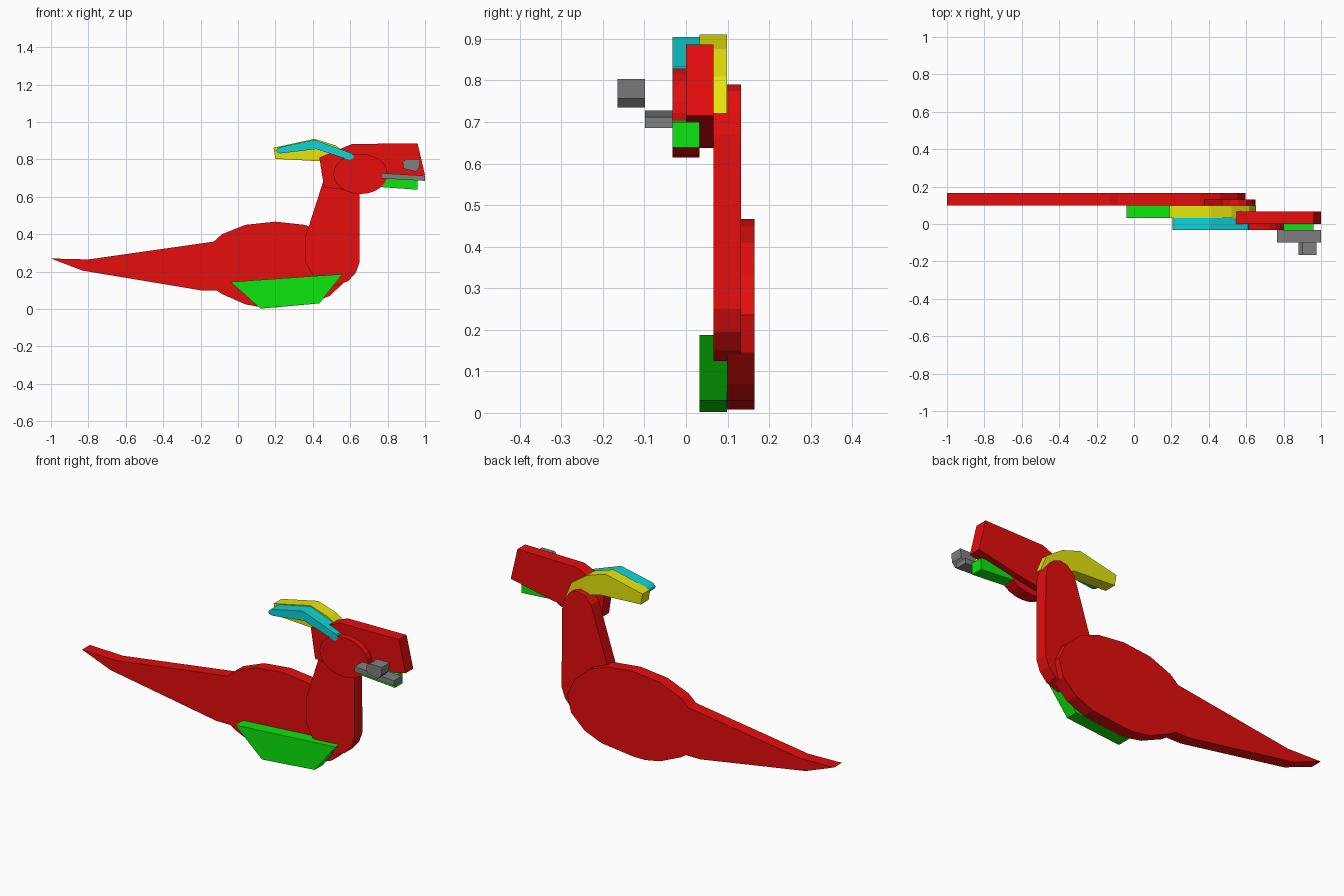
import bpy, bmesh, math

THICK = 0.066


def material(name, rgb):
    m = bpy.data.materials.new(name)
    m.diffuse_color = (*rgb, 1)
    return m


RED = material("red", (0.787, 0.004, 0.004))
GREEN = material("green", (0.004, 0.787, 0.004))
YELLOW = material("yellow", (0.787, 0.787, 0.004))
CYAN = material("cyan", (0.004, 0.66, 0.68))
GREY = material("grey", (0.216, 0.216, 0.216))


def slab(name, outline, y_front, mat):
    """Extrude an (x, z) outline backwards from y_front."""
    bm = bmesh.new()
    face = bm.faces.new([bm.verts.new((x, y_front, z)) for x, z in outline])
    back = bmesh.ops.extrude_face_region(bm, geom=[face])["geom"]
    verts = [v for v in back if isinstance(v, bmesh.types.BMVert)]
    bmesh.ops.translate(bm, verts=verts, vec=(0, THICK, 0))
    bmesh.ops.recalc_face_normals(bm, faces=bm.faces)
    mesh = bpy.data.meshes.new(name)
    bm.to_mesh(mesh)
    bm.free()
    mesh.materials.append(mat)
    obj = bpy.data.objects.new(name, mesh)
    bpy.context.collection.objects.link(obj)
    return obj


def ellipse(cx, cz, rx, rz, n):
    return [(cx + rx * math.cos(2 * math.pi * i / n),
             cz + rz * math.sin(2 * math.pi * i / n)) for i in range(n)]


# Body and tail in one silhouette
slab("body_and_tail", [
    (-1, 0.27), (-0.8, 0.265), (-0.13, 0.36), (-0.085, 0.40), (0.04, 0.45),
    (0.2, 0.467), (0.355, 0.45), (0.46, 0.41), (0.55, 0.33), (0.595, 0.235),
    (0.57, 0.145), (0.49, 0.07), (0.39, 0.03), (0.2, 0.008), (0.13, 0.008),
    (0.04, 0.025), (-0.085, 0.08), (-0.115, 0.10), (-0.2, 0.10), (-0.83, 0.205),
], 0.099, RED)

# Neck with rounded top and bottom
slab("neck", [
    (0.455, 0.68), (0.36, 0.385), (0.36, 0.25), (0.40, 0.18), (0.46, 0.135),
    (0.525, 0.125), (0.59, 0.15), (0.63, 0.195), (0.65, 0.25), (0.648, 0.67),
    (0.635, 0.73), (0.60, 0.775), (0.56, 0.79), (0.515, 0.78), (0.475, 0.74),
], 0.066, RED)

# Belly plate
slab("belly", [(-0.04, 0.145), (0.56, 0.187), (0.435, 0.03), (0.12, 0.002)],
     0.033, GREEN)

# Two-layer crest
slab("back_crest", [
    (0.19, 0.862), (0.41, 0.91), (0.52, 0.875), (0.615, 0.81), (0.652, 0.72),
    (0.56, 0.76), (0.44, 0.79), (0.20, 0.803),
], 0.033, YELLOW)
slab("front_crest", [
    (0.205, 0.85), (0.22, 0.865), (0.41, 0.905), (0.61, 0.832), (0.622, 0.812),
    (0.60, 0.795), (0.42, 0.855), (0.225, 0.832), (0.208, 0.838),
], -0.033, CYAN)

# Head, cheek and jaw
slab("head", [
    (0.435, 0.81), (0.61, 0.882), (0.96, 0.886), (1.0, 0.715),
    (0.75, 0.665), (0.58, 0.637), (0.46, 0.65),
], 0.0, RED)
slab("cheek", ellipse(0.655, 0.722, 0.145, 0.107, 24), -0.033, RED)
slab("lower_jaw", [(0.76, 0.705), (0.96, 0.70), (0.96, 0.638), (0.76, 0.652)],
     -0.033, GREEN)

# Mouth strip and nostril
slab("mouth", [(0.765, 0.727), (1.0, 0.712), (1.0, 0.685), (0.765, 0.698)],
     -0.099, GREY)
slab("nostril", [(0.88, 0.785), (0.90, 0.803), (0.975, 0.803), (0.97, 0.757),
                 (0.95, 0.735), (0.885, 0.75)], -0.165, GREY)
